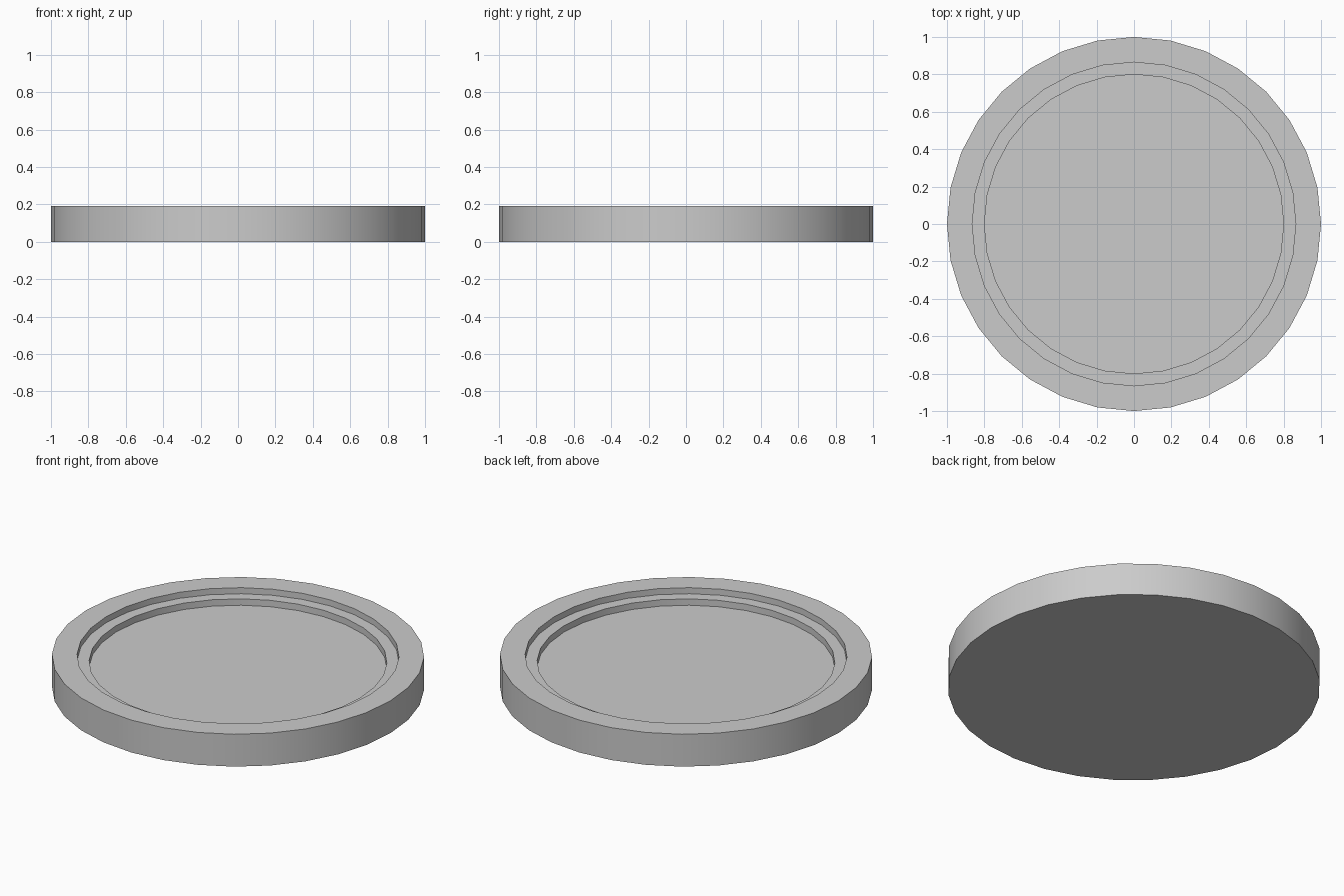
import bpy, bmesh
from math import cos, sin, tau, radians

if "Cube" in bpy.data.objects:
    bpy.data.objects.remove(bpy.data.objects["Cube"])

SIDES = 32
# Half profile (radius, z) from the underside, over the rim, down two steps to the floor
PROFILE = [(1.0, 0.0), (1.0, 0.192), (0.865, 0.192),
           (0.865, 0.156), (0.80, 0.156), (0.80, 0.118)]

bm = bmesh.new()
rings = [[bm.verts.new((r * cos(tau * i / SIDES), r * sin(tau * i / SIDES), z))
          for i in range(SIDES)] for r, z in PROFILE]

# Outer wall, rim and recessed steps
for a, b in zip(rings, rings[1:]):
    for i in range(SIDES):
        j = (i + 1) % SIDES
        bm.faces.new((a[i], a[j], b[j], b[i]))

# Underside and recessed floor
bm.faces.new(rings[0][::-1])
bm.faces.new(rings[-1])
bmesh.ops.recalc_face_normals(bm, faces=bm.faces[:])

mesh = bpy.data.meshes.new("round_tray")
bm.to_mesh(mesh)
bm.free()
tray = bpy.data.objects.new("round_tray", mesh)
bpy.context.collection.objects.link(tray)

# Smooth round walls with crisp rim edges
bpy.context.view_layer.objects.active = tray
tray.select_set(True)
bpy.ops.object.shade_smooth_by_angle(angle=radians(30))
